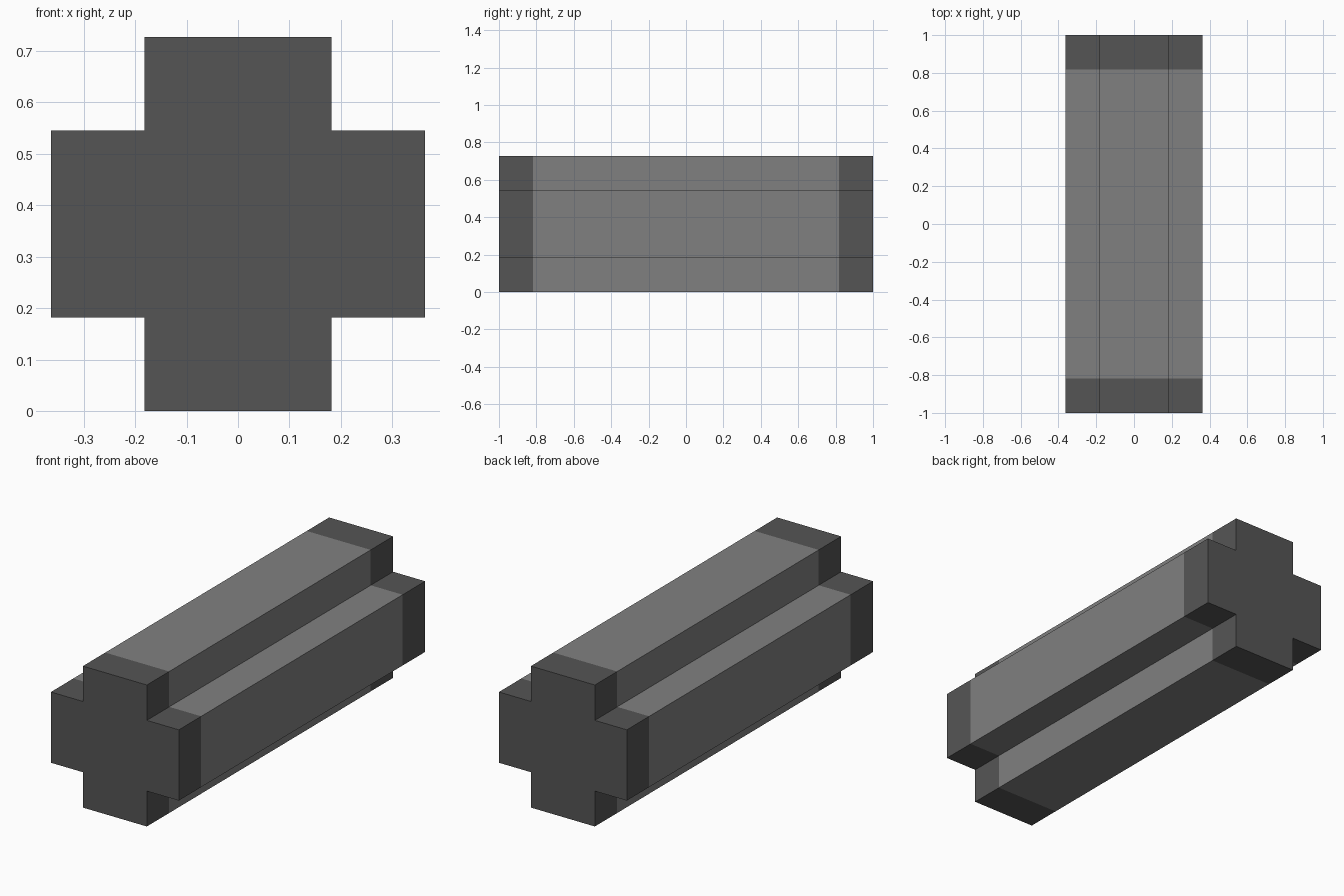
import bpy
import bmesh

cube = bpy.data.objects.get("Cube")
if cube:
    bpy.data.objects.remove(cube, do_unlink=True)

U = 2 / 11  # one grid unit: the beam is 4 x 4 x 11 units


def make_material(name, value):
    mat = bpy.data.materials.new(name)
    mat.use_nodes = True
    color = (value, value, value, 1)
    mat.diffuse_color = color
    mat.node_tree.nodes["Principled BSDF"].inputs["Base Color"].default_value = color
    return mat


# Cross-shaped profile, in units, one quarter repeated by rotation
quarter = [(2, -1), (2, 1), (1, 1)]
profile = []
for _ in range(4):
    profile += quarter
    quarter = [(-z, x) for x, z in quarter]

# Extrude the profile along y in three steps: end, middle, end
bm = bmesh.new()
stations = [-5.5, -4.5, 4.5, 5.5]
rings = [[bm.verts.new((x * U, y * U, (z + 2) * U)) for x, z in profile]
         for y in stations]
for a, b in zip(rings, rings[1:]):
    for i in range(len(profile)):
        j = (i + 1) % len(profile)
        bm.faces.new((a[i], a[j], b[j], b[i]))
bm.faces.new(rings[0])
bm.faces.new(rings[-1])
bmesh.ops.recalc_face_normals(bm, faces=bm.faces)

# Dark grey ends, lighter grey middle
for face in bm.faces:
    face.material_index = int(abs(face.calc_center_median().y) > 4.5 * U)

mesh = bpy.data.meshes.new("cross_beam")
bm.to_mesh(mesh)
bm.free()
mesh.materials.append(make_material("mid_grey", 0.216))
mesh.materials.append(make_material("dark_grey", 0.091))
beam = bpy.data.objects.new("cross_beam", mesh)
bpy.context.collection.objects.link(beam)
